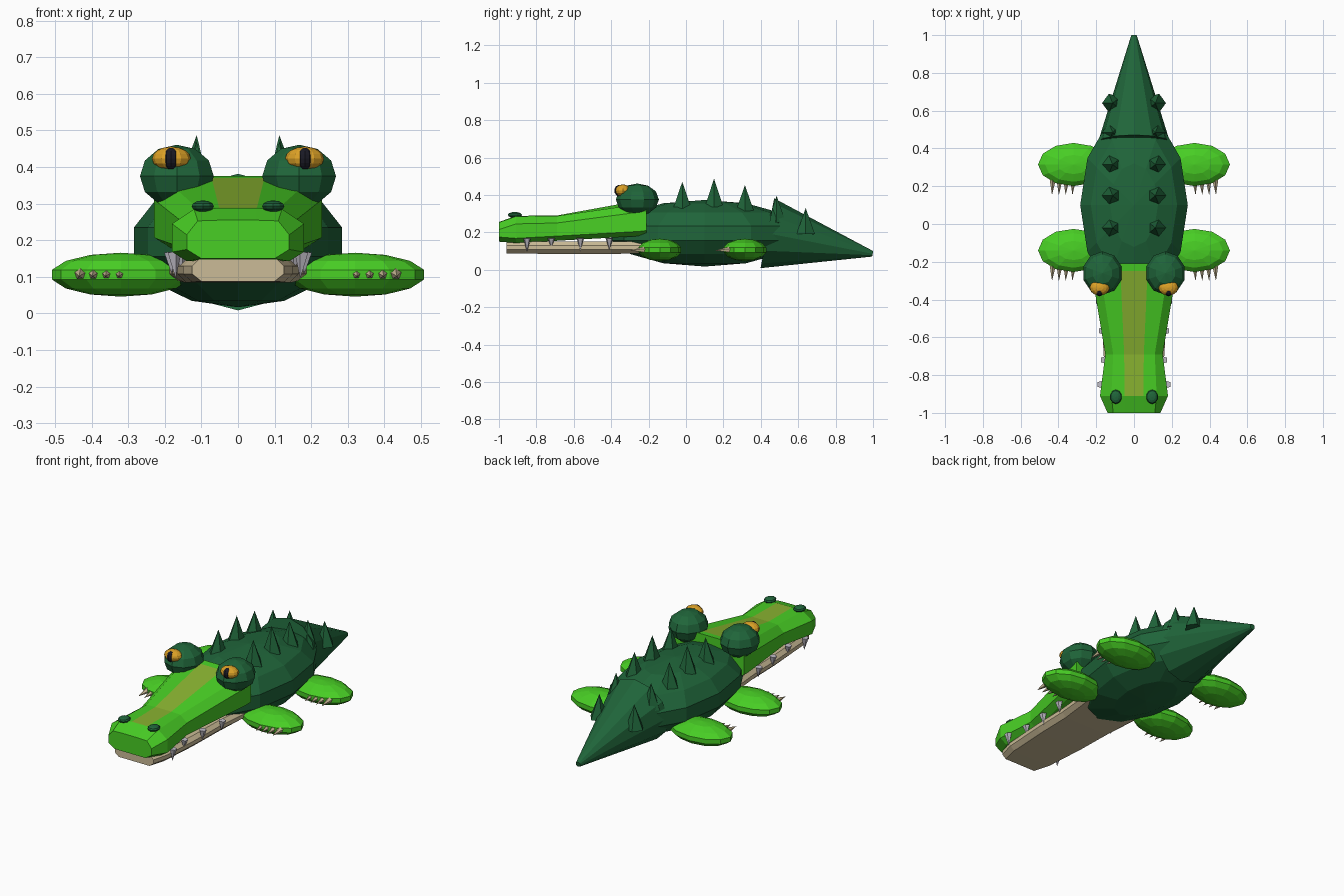
import bpy, bmesh
from mathutils import Vector, Matrix

if "Cube" in bpy.data.objects:
    bpy.data.objects.remove(bpy.data.objects["Cube"])


def mat(name, r, g, b):
    m = bpy.data.materials.new(name)
    m.diffuse_color = (r, g, b, 1)
    m.use_nodes = True
    m.node_tree.nodes["Principled BSDF"].inputs["Base Color"].default_value = m.diffuse_color
    return m


LIGHT = mat("bright green", 0.065, 0.62, 0.018)
DARK = mat("dark green", 0.014, 0.13, 0.042)
STRIPE = mat("olive stripe", 0.25, 0.45, 0.03)
TAN = mat("tan", 0.60, 0.50, 0.31)
TOOTH = mat("tooth grey", 0.52, 0.50, 0.56)
GOLD = mat("gold", 0.72, 0.36, 0.02)
BLACK = mat("black", 0.01, 0.01, 0.018)


def finish(name, bm, *mats):
    bmesh.ops.recalc_face_normals(bm, faces=bm.faces[:])
    me = bpy.data.meshes.new(name)
    bm.to_mesh(me)
    bm.free()
    for m in mats:
        me.materials.append(m)
    ob = bpy.data.objects.new(name, me)
    bpy.context.collection.objects.link(ob)
    return ob


def ball(name, loc, radii, m, seg=12, rings=7):
    bm = bmesh.new()
    bmesh.ops.create_uvsphere(bm, u_segments=seg, v_segments=rings, radius=1,
                              matrix=Matrix.Translation(loc) @ Matrix.Diagonal((*radii, 1)))
    return finish(name, bm, m)


def cone(name, base, tip, r, m, seg=5, r2=0.0):
    base, tip = Vector(base), Vector(tip)
    d = tip - base
    bm = bmesh.new()
    bmesh.ops.create_cone(bm, cap_ends=True, segments=seg, radius1=r, radius2=r2, depth=d.length,
                          matrix=Matrix.Translation((base + tip) / 2)
                          @ d.to_track_quat('Z', 'Y').to_matrix().to_4x4())
    bmesh.ops.remove_doubles(bm, verts=bm.verts[:], dist=1e-5)
    return finish(name, bm, m)


def loft(name, sections, mats, rule=None):
    """Join mirrored half sections (y, [(x, z), ...] from top to bottom)."""
    bm = bmesh.new()
    loops = []
    for y, half in sections:
        pts = half + [(-x, z) for x, z in reversed(half)]
        loops.append([bm.verts.new((x, y, z)) for x, z in pts])
    n = len(loops[0])
    for i, (a, b) in enumerate(zip(loops, loops[1:])):
        for j in range(n):
            k = (j + 1) % n
            f = bm.faces.new((a[j], a[k], b[k], b[j]))
            f.material_index = rule(i, j, n) if rule else 0
    bm.faces.new(loops[0])
    bm.faces.new(loops[-1][::-1])
    return finish(name, bm, *mats)


# Body and tail
ball("body", (0, 0.1, 0.195), (0.292, 0.51, 0.178), DARK)
cone("tail", (0, 0.435, 0.195), (0, 0.998, 0.085), 0.19, DARK, 12, 0.015)

# Upper jaw: y, stripe half width, top z, shoulder x and z, side x, side top z, bottom z
jaw = [
    (-1.00, 0.050, 0.255, 0.110, 0.253, 0.140, 0.215, 0.150),
    (-0.91, 0.050, 0.288, 0.120, 0.285, 0.180, 0.245, 0.143),
    (-0.69, 0.052, 0.290, 0.110, 0.287, 0.152, 0.250, 0.155),
    (-0.25, 0.072, 0.370, 0.180, 0.350, 0.225, 0.308, 0.180),
    (-0.21, 0.074, 0.375, 0.185, 0.355, 0.230, 0.315, 0.185)]
loft("upper_jaw",
     [(y, [(s, zt), (sx, sz), (w, ws), (w, zb + 0.025), (w - 0.04, zb)])
      for y, s, zt, sx, sz, w, ws, zb in jaw],
     (LIGHT, STRIPE), lambda i, j, n: int(j == n - 1 and i in (1, 2)))

# Lower jaw
loft("lower_jaw",
     [(y, [(w - 0.02, 0.150), (w, 0.130), (w, 0.108), (w - 0.025, zb)])
      for y, w, zb in [(-0.96, 0.125, 0.088), (-0.86, 0.150, 0.086),
                       (-0.62, 0.165, 0.084), (-0.40, 0.170, 0.084), (-0.18, 0.190, 0.09)]],
     (TAN,))

# Paired rows: y, base z and tip z of back spikes; y, x, tip z of teeth
spikes = [(-0.02, 0.325, 0.47), (0.15, 0.335, 0.487), (0.315, 0.31, 0.452),
          (0.485, 0.25, 0.395), (0.64, 0.19, 0.33)]
teeth = [(-0.85, 0.175, 0.095), (-0.72, 0.157, 0.115),
         (-0.565, 0.168, 0.10), (-0.41, 0.185, 0.105)]

for side, tag in ((-1, "left"), (1, "right")):
    for i, (y, zb, zt) in enumerate(spikes):
        cone(f"{tag}_back_spike_{i}", (side * 0.117, y, zb), (side * 0.113, y, zt), 0.052, DARK, 5)
    for i, (y, x, zt) in enumerate(teeth):
        cone(f"{tag}_tooth_{i}", (side * x, y, 0.168), (side * (x - 0.005), y, zt), 0.021, TOOTH, 5)

    # Eye bulge, iris, pupil and nostril
    ball(f"{tag}_eye_bulge", (side * 0.167, -0.26, 0.375), (0.106, 0.115, 0.086), DARK, 10, 6)
    ball(f"{tag}_iris", (side * 0.182, -0.337, 0.423), (0.053, 0.042, 0.033), GOLD, 12, 8)
    ball(f"{tag}_pupil", (side * 0.183, -0.358, 0.423), (0.022, 0.025, 0.030), BLACK, 10, 8)
    ball(f"{tag}_nostril", (side * 0.096, -0.915, 0.293), (0.032, 0.038, 0.016), DARK, 10, 6)

    # Legs with claws
    for y, leg in ((-0.14, "front"), (0.315, "rear")):
        ball(f"{tag}_{leg}_leg", (side * 0.32, y, 0.106), (0.193, 0.117, 0.060), LIGHT)
        for i in range(4):
            x = 0.322 + 0.036 * i
            cone(f"{tag}_{leg}_claw_{i}", (side * x, y - 0.075, 0.108),
                 (side * (x + 0.004), y - 0.162, 0.102), 0.018, TAN, 5)
